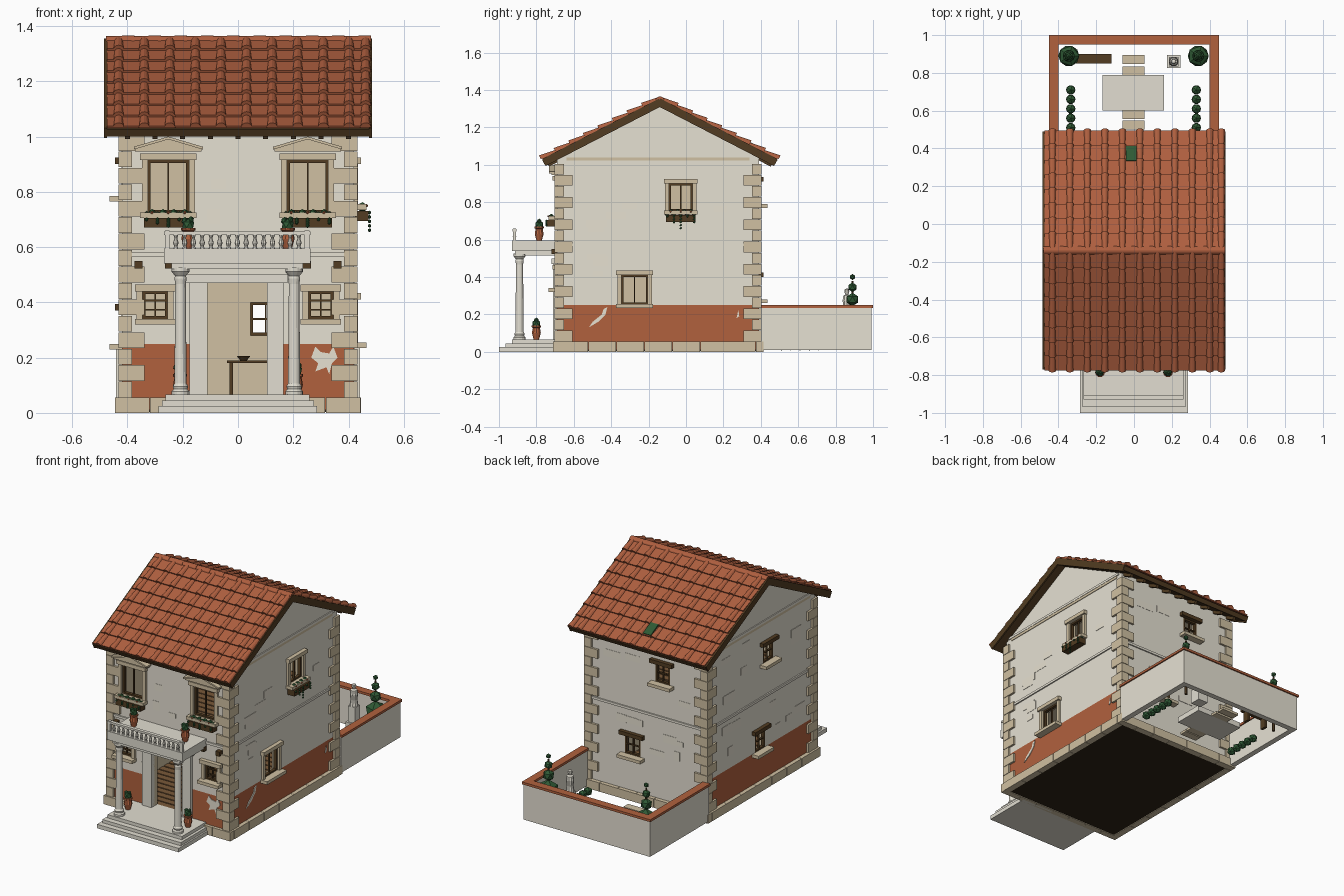
import bpy, bmesh, math, random
from mathutils import Matrix, Vector

random.seed(4)
if "Cube" in bpy.data.objects:
    bpy.data.objects.remove(bpy.data.objects["Cube"])

MATS = {}
for key, rgb in dict(plaster=(.79, .75, .65), old_plaster=(.84, .79, .67), sandstone=(.63, .53, .36),
                     pale_stone=(.76, .73, .64), red_plaster=(.44, .12, .048), roof_tile=(.43, .115, .05),
                     dark_wood=(.085, .046, .016), plank_wood=(.19, .1, .04), leaf=(.028, .1, .035),
                     earth=(.026, .017, .008)).items():
    m = MATS[key] = bpy.data.materials.new(key)
    m.use_nodes = True
    m.diffuse_color = (*rgb, 1)
    m.node_tree.nodes["Principled BSDF"].inputs["Base Color"].default_value = (*rgb, 1)


def finish(bm, name, mat, M=Matrix()):
    bmesh.ops.transform(bm, matrix=M, verts=bm.verts)
    bmesh.ops.recalc_face_normals(bm, faces=bm.faces)
    me = bpy.data.meshes.new(name)
    bm.to_mesh(me)
    bm.free()
    me.materials.append(MATS[mat])
    ob = bpy.data.objects.new(name, me)
    bpy.context.collection.objects.link(ob)
    return ob


def add_box(bm, x0, x1, y0, y1, z0, z1):
    size = Matrix.Diagonal((x1 - x0, y1 - y0, z1 - z0, 1))
    mid = Matrix.Translation(((x0 + x1) / 2, (y0 + y1) / 2, (z0 + z1) / 2))
    return bmesh.ops.create_cube(bm, size=1, matrix=mid @ size)["verts"]


def boxes(name, mat, items, M=Matrix()):
    bm = bmesh.new()
    for it in items:
        add_box(bm, *it)
    return finish(bm, name, mat, M)


def add_prism(bm, pts, y0, y1):
    face = bm.faces.new([bm.verts.new((x, y0, z)) for x, z in pts])
    ext = bmesh.ops.extrude_face_region(bm, geom=[face])["geom"]
    bmesh.ops.translate(bm, vec=(0, y1 - y0, 0), verts=[v for v in ext if isinstance(v, bmesh.types.BMVert)])


def add_lathe(bm, loc, profile, seg=12):
    rings = [[bm.verts.new(Vector(loc) + Vector((r * math.cos(a), r * math.sin(a), z)))
              for a in (math.tau * i / seg for i in range(seg))] for r, z in profile]
    for lo, hi in zip(rings, rings[1:]):
        for i in range(seg):
            bm.faces.new((lo[i], lo[(i + 1) % seg], hi[(i + 1) % seg], hi[i]))
    bm.faces.new(rings[0])
    bm.faces.new(rings[-1])


def lathes(name, mat, locs, profile, seg=12):
    bm = bmesh.new()
    for loc in locs:
        add_lathe(bm, loc, profile, seg)
    return finish(bm, name, mat)


def balls(name, mat, items, M=Matrix()):
    bm = bmesh.new()
    for x, y, z, r in items:
        bmesh.ops.create_icosphere(bm, subdivisions=0, radius=r, matrix=Matrix.Translation((x, y, z)))
    return finish(bm, name, mat, M)


# Wall frames: local x runs along the wall, local -y points outward
X, YF, YB, RIDGE = .42, -.69, .39, -.14
def wall_frame(loc, deg):
    return Matrix.Translation(loc) @ Matrix.Rotation(math.radians(deg), 4, "Z")
FRONT, BACK = wall_frame((0, YF, 0), 0), wall_frame((0, YB, 0), 180)
LEFT, RIGHT = wall_frame((X, 0, 0), 90), wall_frame((-X, 0, 0), -90)
openings = []


def window(name, M, u, w, z0, z1, nx, nz, rustic=False):
    a, b, j = u - w / 2, u + w / 2, .022
    openings.append((M, a, b, z0, z1))
    t = .01
    bars = [(a, a + t, 0, .02, z0, z1), (b - t, b, 0, .02, z0, z1),
            (a, b, 0, .02, z0, z0 + t), (a, b, 0, .02, z1 - t, z1)]
    bars += [(a + w * i / nx - .003, a + w * i / nx + .003, .004, .016, z0, z1) for i in range(1, nx)]
    bars += [(a, b, .004, .016, z - .003, z + .003) for z in (z0 + (z1 - z0) * i / nz for i in range(1, nz))]
    boxes(name + "_frame", "dark_wood", bars, M)
    boxes(name + "_lintel", "dark_wood" if rustic else "sandstone",
          [(a - j - .006, b + j + .006, -.025, .01, z1, z1 + .024)], M)
    boxes(name + "_sill", "sandstone", [(a - j - .006, b + j + .006, -.045, .01, z0 - .02, z0)], M)
    if not rustic:
        boxes(name + "_jambs", "sandstone", [(a - j, a, -.014, .01, z0, z1), (b, b + j, -.014, .01, z0, z1)], M)


def planter(name, M, u, w, z, hang):
    boxes(name, "dark_wood", [(u - w / 2, u + w / 2, -.052, -.004, z, z + .036)], M)
    n = 9
    xs = [u - w * .45 + w * .9 * i / (n - 1) for i in range(n)]
    balls(name + "_plants", "leaf", [(x, -.03, z + .045 + .008 * (i % 2), .015) for i, x in enumerate(xs)] +
          [(x, -.056, z + .03 - hang * k, .007) for i, x in enumerate(xs[::2]) for k in range(1 + i % 3 * 2)], M)
    balls(name + "_flowers", "red_plaster", [(x, -.045, z + .055, .006) for x in xs[1::3]], M)


# Windows on all four walls
for s, side in ((-1, "right"), (1, "left")):
    u = s * .252
    window(f"front_upper_window_{side}", FRONT, u, .148, .725, .915, 2, 1)
    window(f"front_lower_window_{side}", FRONT, s * .3, .09, .34, .44, 2, 3)
    planter(f"front_planter_{side}", FRONT, u, .175, .67, .006)
    bm = bmesh.new()
    add_prism(bm, [(u - .12, .945), (u + .12, .945), (u + .12, .955), (u, .998), (u - .12, .955)], -.03, 0)
    add_prism(bm, [(u - .125, .953), (u, .99), (u + .125, .953), (u + .125, .963), (u, 1.0), (u - .125, .963)], -.042, 0)
    finish(bm, f"pediment_{side}", "sandstone", FRONT)
window("left_upper_window", LEFT, -.028, .125, .755, .9, 2, 1)
planter("left_planter", LEFT, -.028, .16, .695, .016)
window("left_lower_window", LEFT, -.275, .14, .255, .41, 2, 1)
window("right_upper_window", RIGHT, .22, .1, .785, .9, 2, 2, True)
window("right_lower_window", RIGHT, .14, .1, .25, .37, 2, 2, True)
window("back_upper_window", BACK, .11, .1, .79, .91, 2, 2, True)
window("back_lower_window", BACK, -.1, .11, .28, .4, 2, 2, True)
openings.append((FRONT, -.11, .105, .065, .47))

# Hollow house body with gables
bm = bmesh.new()
add_prism(bm, [(YF, .01), (YB, .01), (YB, 1.04), (RIDGE, 1.317), (YF, 1.032)], 0, 2 * X)
body = finish(bm, "house_walls", "plaster", LEFT)
cutters = [boxes("room_cutter", "sandstone", [(-.38, .38, -.65, .35, *z)]) for z in ((.06, .55), (.59, 1.01))]
cutters += [boxes("opening_cutter", "sandstone", [(a, b, -.05, .06, z0, z1)], M) for M, a, b, z0, z1 in openings]
for c in cutters:
    c.hide_render = True
    mod = body.modifiers.new("cut", "BOOLEAN")
    mod.operation, mod.solver, mod.object = "DIFFERENCE", "EXACT", c
bpy.context.view_layer.update()
me = bpy.data.meshes.new_from_object(body.evaluated_get(bpy.context.evaluated_depsgraph_get()))
body.modifiers.clear()
body.data = me
for c in cutters:
    bpy.data.objects.remove(c)
me.materials.clear()
for key in ("plaster", "sandstone", "red_plaster"):
    me.materials.append(MATS[key])
bm = bmesh.new()
bm.from_mesh(me)
bmesh.ops.bisect_plane(bm, geom=bm.verts[:] + bm.edges[:] + bm.faces[:], plane_co=(0, 0, .25), plane_no=(0, 0, 1))
for f in bm.faces:
    c = f.calc_center_median()
    back = c.y > YB - .001
    outer = abs(c.x) > X - .001 or c.y < YF + .001 or back or c.z > 1.015
    f.material_index = (2 if c.z < .25 and not back else 0) if outer else 1
bm.to_mesh(me)
bm.free()

# Courses, plinth, corner stones and base
boxes("string_course", "plaster", [(-.428, .428, y - .008, y + .008, .565, .58) for y in (YF, YB)] +
      [(x - .008, x + .008, YF, YB, .565, .58) for x in (-X, X)])
boxes("gable_course", "plaster", [(x - .006, x + .006, -.66, .36, 1.04, 1.055) for x in (-X, X)])
boxes("gable_stone_strip", "sandstone", [(x - .004, x + .004, -.64, .34, 1.024, 1.04) for x in (-X, X)])
plinth = []
for i in range(7):
    a = -.445 + .89 * i / 7
    plinth += [(a, a + .125, y - .02, y + .02, 0, .055) for y in (-.69, .395)]
    b = -.67 + 1.045 * i / 7
    plinth += [(x - .02, x + .02, b, b + .147, 0, .055) for x in (-.425, .425)]
boxes("plinth", "sandstone", plinth)
boxes("base", "earth", [(-.406, .406, -.671, .376, .004, .02)])
stones = []
for k in range(16):
    lx, ly = (.095, .05) if k % 2 else (.05, .095)
    z = .056 + k * .0595
    for s in (-1, 1):
        x = sorted((s * .433, s * (.433 - lx)))
        stones += [(*x, -.703, -.703 + ly, z, z + .057), (*x, .403 - ly, .403, z, z + .057)]
boxes("corner_stones", "sandstone", stones)

# Weathered plaster plates, kept clear of the openings
for M, name, u0, u1 in ((FRONT, "front", -.33, .33), (BACK, "back", -.33, .33),
                        (LEFT, "left", -.59, .3), (RIGHT, "right", -.3, .59)):
    plates = []
    for _ in range(16):
        u, z = random.uniform(u0, u1 - .1), random.choice((random.uniform(.28, .5), random.uniform(.6, .93)))
        w, h = random.uniform(.04, .12), random.uniform(.025, .06)
        if all(F != M or u > b + .04 or u + w < a - .04 or z > z1 + .05 or z + h < z0 - .08
               for F, a, b, z0, z1 in openings):
            plates.append((u, u + w, -.0015 - .0001 * len(plates), .001, z, z + h))
    boxes(f"{name}_weathered_plaster", "old_plaster", plates, M)
bm = bmesh.new()
add_prism(bm, [(.265, .2), (.29, .18), (.28, .15), (.32, .165), (.33, .14), (.34, .18), (.36, .2),
               (.345, .24), (.33, .215), (.3, .22), (.28, .24)], -.004, 0)
finish(bm, "front_plaster_chip", "old_plaster", FRONT)
bm = bmesh.new()
add_prism(bm, [(-.52, .13), (-.47, .16), (-.43, .2), (-.42, .24), (-.44, .23), (-.45, .2), (-.5, .16)], -.004, 0)
add_prism(bm, [(.27, .18), (.285, .19), (.28, .225)], -.004, 0)
finish(bm, "left_plaster_chips", "old_plaster", LEFT)

# Rooms: plank floors, table and bowl
boxes("plank_floors", "plank_wood", [(-.38, .38, -.65 + i * .05, -.608 + i * .05, z, z + .004)
                                     for i in range(20) for z in (.061, .591)])
boxes("floor_gaps", "dark_wood", [(-.38, .38, -.65, .35, z, z + .001) for z in (.06, .59)])
boxes("table", "dark_wood", [(-.04, .14, -.35, -.2, .18, .19)] +
      [(x, x + .012, y, y + .012, .064, .18) for x in (-.03, .118) for y in (-.34, -.222)])
lathes("bowl", "dark_wood", [(.02, -.28, .19)], [(.012, 0), (.025, .016)])

# Roof: decks, pans and half-round covers
PITCH, SLOPE, ROWS, APEX = math.atan(.516), .7, 8, 1.347
STEP = SLOPE / ROWS


def add_cover(bm, M, y0, y1, r0, r1, h0, h1):
    rings = [[bm.verts.new(M @ Vector((r * math.cos(a), y, h + r * math.sin(a))))
              for a in (math.pi * i / 6 for i in range(7))] for y, r, h in ((y0, r0, h0), (y1, r1, h1))]
    for i in range(6):
        bm.faces.new((rings[0][i], rings[0][i + 1], rings[1][i + 1], rings[1][i]))
    for r in rings:
        bm.faces.new(r)


columns = [-.432 + .0926 * i for i in range(10)] + [.462]
for s, side in ((-1, "front"), (1, "back")):
    M = Matrix.Translation((0, RIDGE, APEX)) @ Matrix.Rotation(0 if s > 0 else math.pi, 4, "Z") \
        @ Matrix.Rotation(-PITCH, 4, "X")
    boxes(f"{side}_roof_deck", "dark_wood", [(-.475, .475, 0, SLOPE, -.026, 0),
          (-.48, .48, SLOPE, SLOPE + .006, -.026, .002)] +
          [(x, x + .01, 0, SLOPE + .004, -.034, .008) for x in (-.484, .474)], M)
    boxes(f"{side}_rafter_tails", "dark_wood", [(x - .009, x + .009, .59, SLOPE - .01, -.045, -.025)
                                                for x in (-.4 + .1 * i for i in range(9))], M)
    bm = bmesh.new()
    for r in range(ROWS):
        y = r * STEP
        for v in add_box(bm, -.474, .474, y, y + STEP + .006, 0, .008):
            v.co.z += .009 if v.co.y > y + .01 else 0
        for x in columns:
            add_cover(bm, Matrix.Translation((s * x, 0, 0)), y, y + STEP + .01, .015, .02, .002, .012)
    finish(bm, f"{side}_roof_tiles", "roof_tile", M)
    if s > 0:
        boxes("mossy_tile", "leaf", [(-.042, .012, .525, .612, .012, .021)], M)
bm = bmesh.new()
for i in range(10):
    add_cover(bm, Matrix.Rotation(-math.pi / 2, 4, "Z"), -.478 + .095 * i, -.374 + .095 * i, .021, .024, 0, 0)
finish(bm, "ridge_tiles", "roof_tile", Matrix.Translation((0, RIDGE, APEX - .005)))

# Porch: steps, door surround, columns, balcony and balustrade
boxes("steps", "pale_stone", [(-.287, .285, -1, -.69, 0, .025), (-.275, .275, -.965, -.69, .025, .045),
                              (-.262, .258, -.93, -.65, .045, .066)])
boxes("door_surround", "pale_stone", [(-.175, -.11, -.02, .01, .06, .47), (.105, .165, -.02, .01, .06, .47),
                                      (-.19, .18, -.03, .01, .47, .5)], FRONT)
lathes("columns", "pale_stone", [(x, -.89, .066) for x in (-.208, .203)],
       [(.032, 0), (.032, .012), (.025, .02), (.028, .03), (.022, .04), (.019, .4), (.022, .42),
        (.02, .43), (.032, .445), (.032, .46)], 16)
boxes("balcony", "pale_stone", [(-.268, .262, -.93, -.68, .54, .595), (-.24, .235, -.915, -.86, .52, .54)] +
      [(x - .025, x + .025, -.86, -.69, .515, .54) for x in (-.208, .203)])
boxes("balustrade_rail_and_posts", "pale_stone", [(-.268, .262, -.928, -.906, .644, .656)] +
      [(x, x + .018, -.926, -.908, .595, .66) for x in (-.265, .24)])
lathes("balusters", "pale_stone", [(-.225 + .0318 * i, -.917, .595) for i in range(15)],
       [(.009, 0), (.006, .008), (.01, .02), (.005, .038), (.009, .05)], 8)
boxes("beam_ends", "dark_wood", [(x - .014, x + .014, -.03, 0, .522, .55) for x in (-.36, -.25, .25, .36)], FRONT)

# Potted plants on the porch and the balcony
pots = [(s * x, y, z) for s in (-1, 1) for x, y, z in ((.21, -.8, .066), (.18, -.785, .595))]
lathes("pots", "red_plaster", pots, [(.015, 0), (.025, .035), (.02, .062), (.026, .066), (.026, .074)], 10)
balls("pot_plants", "leaf", [(x + dx, y, z + h, r) for x, y, z in pots
                             for dx, h, r in ((0, .085, .024), (-.012, .1, .014), (.01, .105, .012))])

# Courtyard: walls, coping, paving, bench, statue and shrubs
def yard(o, t, z0, z1):
    return [(-o, -o + t, .4, 1 - .45 + o, z0, z1), (o - t, o, .4, 1 - .45 + o, z0, z1),
            (-o + t, o - t, .55 + o - t, .55 + o, z0, z1)]
boxes("courtyard_walls", "plaster", yard(.442, .035, .01, .235))
boxes("courtyard_coping", "red_plaster", yard(.45, .05, .235, .25))
boxes("courtyard_slab", "pale_stone", [(-.168, .16, .6, .79, .01, .045)])
boxes("path_stones", "sandstone", [(-.062, .055, y, y + .048, .01, .025) for y in (.5, .555, .785, .848)])
boxes("bench", "dark_wood", [(-.31, -.12, .85, .9, .075, .09)] +
      [(x, x + .018, .855, .895, .01, .075) for x in (-.29, -.158)])
boxes("statue_pedestal", "pale_stone", [(.175, .245, .825, .895, .01, .1), (.185, .235, .835, .885, .1, .2)])
lathes("statue", "pale_stone", [(.21, .86, .2)],
       [(.026, 0), (.02, .04), (.024, .075), (.02, .1), (.008, .106), (.014, .12), (.012, .133), (.004, .138)], 10)
trees = [(-.345, .89), (.34, .89)]
lathes("topiary_trunks", "dark_wood", [(x, y, .01) for x, y in trees], [(.01, 0), (.006, .37)], 6)
balls("topiaries", "leaf", [(x, y, z, r) for x, y in trees
                            for z, r in ((.19, .062), (.28, .036), (.345, .026), (.4, .016))])
balls("low_shrubs", "leaf", [(x, .51 + .05 * i, .035, .028) for x in (-.335, .33) for i in range(5)])
